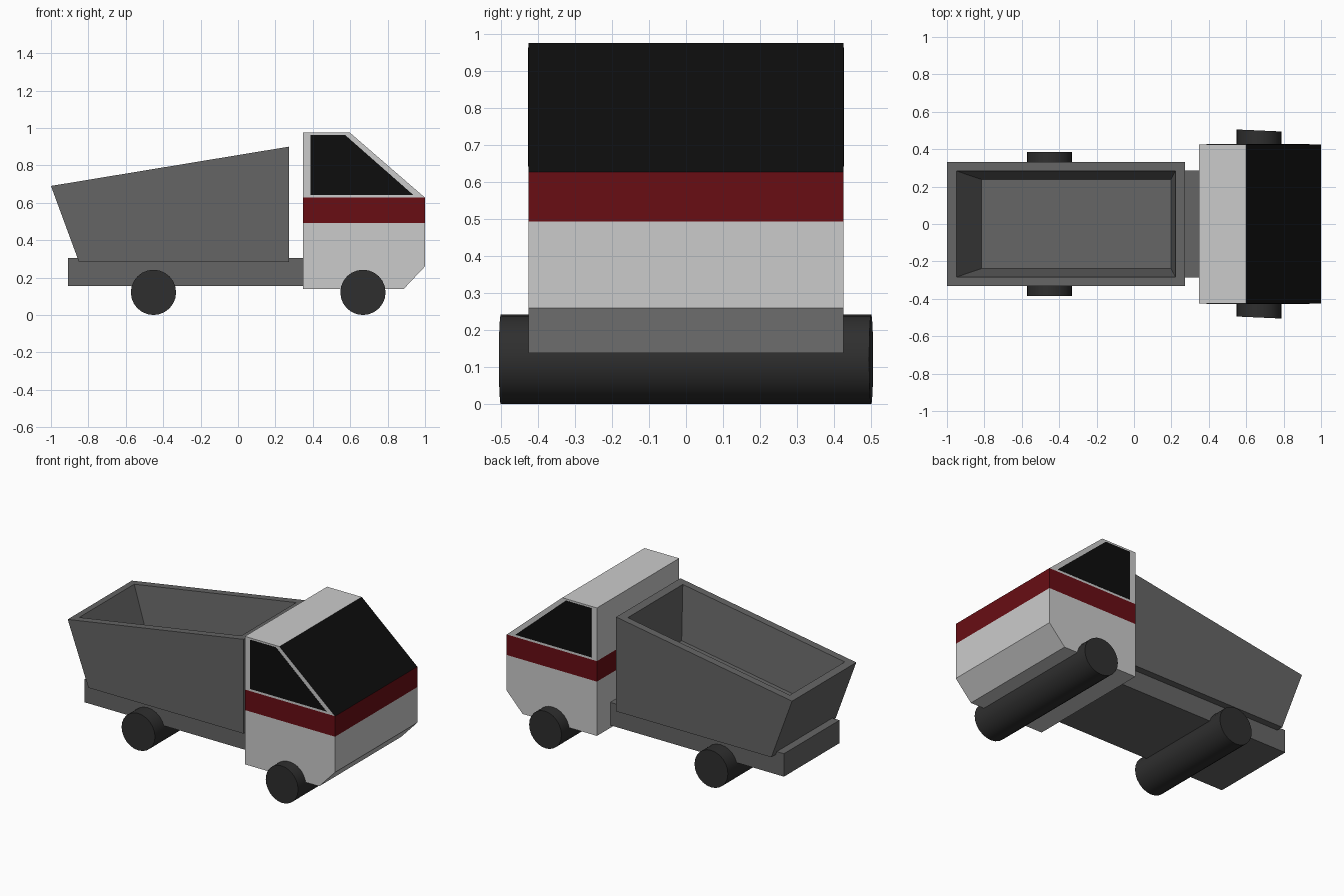
import bpy, bmesh, math
from mathutils import Matrix

if "Cube" in bpy.data.objects:
    bpy.data.objects.remove(bpy.data.objects["Cube"])


def material(name, r, g, b):
    m = bpy.data.materials.new(name)
    m.diffuse_color = (r, g, b, 1)
    m.use_nodes = True
    m.node_tree.nodes["Principled BSDF"].inputs["Base Color"].default_value = m.diffuse_color
    return m


LIGHT = material("light_grey_paint", 0.52, 0.52, 0.52)
STEEL = material("dark_grey_steel", 0.13, 0.13, 0.13)
RED = material("red_paint", 0.14, 0.004, 0.007)
GLASS = material("black_glass", 0.004, 0.004, 0.004)
RUBBER = material("rubber", 0.028, 0.028, 0.028)


def finish(name, bm, *mats):
    bmesh.ops.recalc_face_normals(bm, faces=bm.faces)
    mesh = bpy.data.meshes.new(name)
    bm.to_mesh(mesh)
    bm.free()
    for m in mats:
        mesh.materials.append(m)
    ob = bpy.data.objects.new(name, mesh)
    bpy.context.collection.objects.link(ob)
    return ob


def loft(name, rings, mats, second_mat_side=None):
    """Skin between closed rings of points, capping the first and last."""
    bm = bmesh.new()
    vr = [[bm.verts.new(p) for p in ring] for ring in rings]
    n = len(vr[0])
    for a, b in zip(vr, vr[1:]):
        for i in range(n):
            j = (i + 1) % n
            f = bm.faces.new((a[i], a[j], b[j], b[i]))
            f.material_index = int(i == second_mat_side)
    bm.faces.new(vr[0])
    bm.faces.new(vr[-1])
    return finish(name, bm, *mats)


def prism(name, profile, y0, y1, mats, second_mat_side=None):
    rings = [[(x, y, z) for x, z in profile] for y in (y0, y1)]
    return loft(name, rings, mats, second_mat_side)


def box_profile(x0, x1, z0, z1):
    return [(x0, z0), (x1, z0), (x1, z1), (x0, z1)]


# Chassis
prism("chassis", box_profile(-0.91, 0.36, 0.155, 0.305), -0.287, 0.287, [STEEL])

# Cab: lower body, red band, upper part with windscreen on its sloping side
W = 0.425
prism("cab_lower", [(0.347, 0.138), (0.885, 0.138), (1, 0.26), (1, 0.493), (0.347, 0.493)],
      -W, W, [LIGHT])
prism("cab_band", box_profile(0.347, 1, 0.493, 0.627), -W, W, [RED])
prism("cab_upper", [(0.347, 0.627), (1, 0.627), (0.598, 0.975), (0.347, 0.975)],
      -W, W, [LIGHT, GLASS], second_mat_side=1)

# Side windows
for side, s in (("right", -1), ("left", 1)):
    prism("window_" + side, [(0.387, 0.642), (0.937, 0.642), (0.572, 0.963), (0.387, 0.963)],
          s * (W - 0.01), s * (W + 0.002), [GLASS])


# Dump bed: sloping rim, floor parallel to the rim
def rim_z(x):
    return 0.69 + (x + 1) * 0.165


def bed_ring(x0, x1, w, z):
    return [(x, y, z(x)) for x, y in ((x0, -w), (x1, -w), (x1, w), (x0, w))]


loft("dump_bed", [
    bed_ring(-0.85, 0.273, 0.332, lambda x: 0.283),
    bed_ring(-1.0, 0.273, 0.332, rim_z),
    bed_ring(-0.95, 0.222, 0.284, rim_z),
    bed_ring(-0.815, 0.198, 0.238, lambda x: rim_z(x) - 0.34),
], [STEEL])

# Wheel rollers: full-width cylinders, front one with slightly slanted ends
for name, x, half, slant in (("front_wheels", 0.668, 0.5, -0.045),
                             ("rear_wheels", -0.452, 0.385, 0.0)):
    bm = bmesh.new()
    bmesh.ops.create_cone(bm, cap_ends=True, segments=24, radius1=0.121, radius2=0.121,
                          depth=2 * half, matrix=Matrix.Rotation(math.pi / 2, 4, 'X'))
    for v in bm.verts:
        v.co.y += slant * v.co.x
    ob = finish(name, bm, RUBBER)
    ob.location = (x, 0, 0.121)
    bpy.ops.object.select_all(action='DESELECT')
    ob.select_set(True)
    bpy.context.view_layer.objects.active = ob
    bpy.ops.object.shade_smooth_by_angle(angle=math.radians(30))
